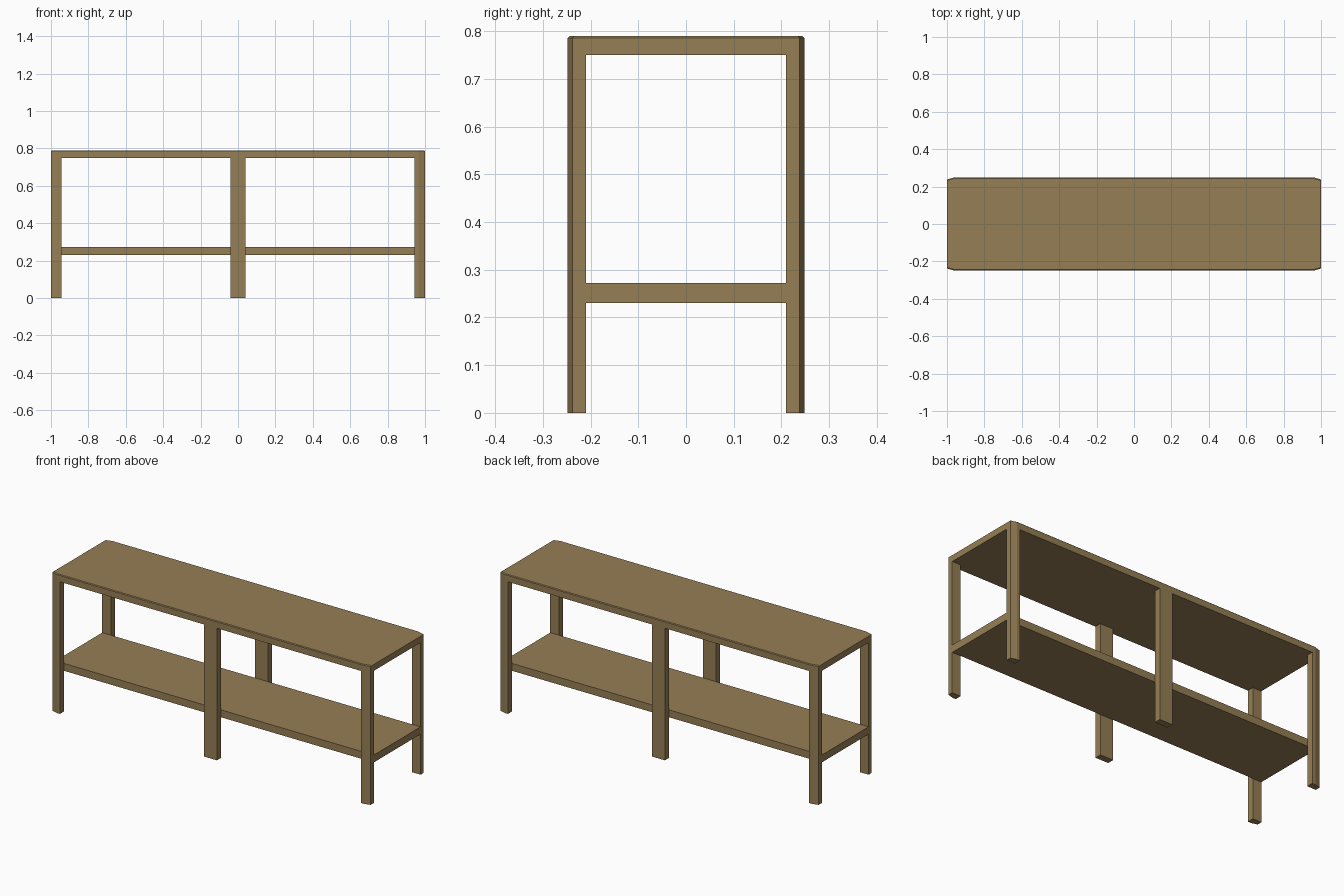
import bpy, bmesh

if "Cube" in bpy.data.objects:
    bpy.data.objects.remove(bpy.data.objects["Cube"])

wood = bpy.data.materials.new("brown_wood")
wood.diffuse_color = (0.30, 0.21, 0.09, 1)
wood.use_nodes = True
wood.node_tree.nodes["Principled BSDF"].inputs["Base Color"].default_value = wood.diffuse_color

X, Y, H = 1.0, 0.248, 0.79      # half length, half depth, height
CX, CY = 0.035, 0.01            # corner chamfer
INNER_X, INNER_Y = 0.945, 0.21  # inner faces of the corner legs
TOP_Z = 0.75


def loft(name, rings):
    """Solid through stacked (outline, z) rings, capped at both ends."""
    bm = bmesh.new()
    loops = [[bm.verts.new((x, y, z)) for x, y in pts] for pts, z in rings]
    n = len(loops[0])
    for a, b in zip(loops, loops[1:]):
        for i in range(n):
            j = (i + 1) % n
            bm.faces.new((a[i], a[j], b[j], b[i]))
    bm.faces.new(loops[0][::-1])
    bm.faces.new(loops[-1])
    bmesh.ops.recalc_face_normals(bm, faces=bm.faces)
    mesh = bpy.data.meshes.new(name)
    bm.to_mesh(mesh)
    bm.free()
    mesh.materials.append(wood)
    obj = bpy.data.objects.new(name, mesh)
    bpy.context.collection.objects.link(obj)
    return obj


def rect(x0, x1, y0, y1):
    return [(x0, y0), (x1, y0), (x1, y1), (x0, y1)]


def chamfered(x, y, cx, cy):
    return [(-x + cx, -y), (x - cx, -y), (x, -y + cy), (x, y - cy),
            (x - cx, y), (-x + cx, y), (-x, y - cy), (-x, -y + cy)]


# Table top with clipped corners and a fine bevel round the upper edge
loft("table_top", [(chamfered(X, Y, CX, CY), TOP_Z),
                   (chamfered(X, Y, CX, CY), H - 0.004),
                   (chamfered(X - 0.006, Y - 0.004, CX, CY), H)])

# Lower shelf held between the front and back legs
shelf = rect(-X, X, -INNER_Y, INNER_Y)
loft("lower_shelf", [(shelf, 0.23), (shelf, 0.272)])

# Legs: chamfered corner legs and wider plain middle legs
for sy, row in ((-1, "front"), (1, "back")):
    for sx, side in ((-1, "left"), (1, "right")):
        corner = [(INNER_X, INNER_Y), (X, INNER_Y), (X, Y - CY),
                  (X - CX, Y), (INNER_X, Y)]
        pts = [(sx * x, sy * y) for x, y in corner]
        loft(f"{row}_{side}_leg", [(pts, 0), (pts, TOP_Z)])
    middle = rect(-0.041, 0.041, *sorted((sy * INNER_Y, sy * Y)))
    loft(f"{row}_middle_leg", [(middle, 0), (middle, TOP_Z)])
